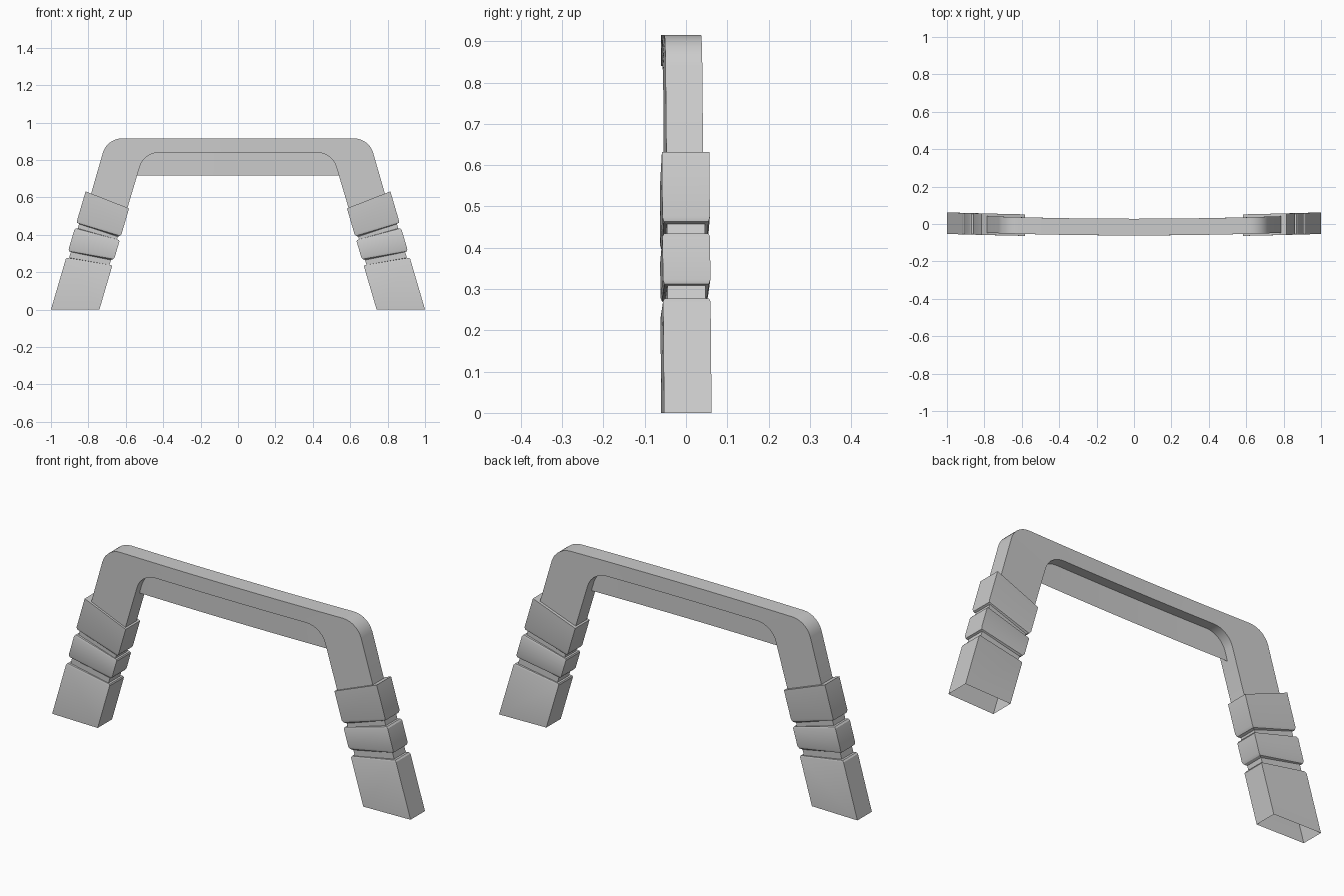
import bpy
import bmesh

if "Cube" in bpy.data.objects:
    bpy.data.objects.remove(bpy.data.objects["Cube"])


def bow(x, y, k=.022):
    """Gentle backward curve of every part towards its ends."""
    return y + k * x * x


def make(name, verts, faces, front=False):
    """Right half of a part, mirrored across x = 0."""
    mesh = bpy.data.meshes.new(name)
    mesh.from_pydata(verts, [], faces)
    bm = bmesh.new()
    bm.from_mesh(mesh)
    bmesh.ops.recalc_face_normals(bm, faces=bm.faces)
    if front and sum(f.normal.y for f in bm.faces) > 0:
        bmesh.ops.reverse_faces(bm, faces=bm.faces)
    bm.to_mesh(mesh)
    bm.free()
    ob = bpy.data.objects.new(name, mesh)
    bpy.context.collection.objects.link(ob)
    mod = ob.modifiers.new("mirror", 'MIRROR')
    mod.use_clip = True
    bpy.context.view_layer.objects.active = ob
    ob.select_set(True)
    bpy.ops.object.shade_smooth_by_angle(angle=0.5)
    ob.select_set(False)


def corner(a, c, b, n=7, w=0.8):
    """Rounded corner from a to b, pulled towards c."""
    pts = []
    for i in range(n + 1):
        t = i / n
        k = ((1 - t) ** 2, 2 * w * t * (1 - t), t * t)
        s = sum(k)
        pts.append(tuple((k[0] * a[j] + k[1] * c[j] + k[2] * b[j]) / s for j in (0, 1)))
    return pts


def skin(rings):
    """Quads joining four-vertex rings, with the last ring capped."""
    faces = [(4 * r + i, 4 * r + (i + 1) % 4, 4 * r + 4 + (i + 1) % 4, 4 * r + 4 + i)
             for r in range(len(rings) - 1) for i in range(4)]
    last = 4 * len(rings) - 4
    return faces + [(last, last + 1, last + 2, last + 3)]


# Arched handle bar: paired outer and inner profile points
outer = [(.12 * i, .915) for i in range(5)] + corner((.62, .915), (.699, .915), (.722, .84)) + [(.80, .57)]
inner = [(.085 * i, .840) for i in range(5)] + corner((.42, .840), (.502, .840), (.525, .765)) + [(.595, .53)]
rings = []
for (xo, zo), (xi, zi) in zip(outer, inner):
    rings.append([(xo, bow(xo, -.061), zo), (xo, bow(xo, .028), zo),
                  (xi, bow(xi, .028), zi), (xi, bow(xi, -.061), zi)])
make("arch_bar", [v for r in rings for v in r], skin(rings))

# Thin panel hanging under the bar, set back in the middle of its depth
n = 6
verts = []
for i in range(n + 1):
    for x, z in ((.542 * i / n, .718), (.517 * i / n, .85)):
        verts.append((x, bow(x, -.022), z))
make("front_panel", verts, [(2 * i, 2 * i + 2, 2 * i + 3, 2 * i + 1) for i in range(n)], True)

# Splayed leg: three blocks separated by grooves (outer z, inner z, inset), open at the bottom
levels = [(0, 0, 0), (.270, .230, 0), (.277, .237, .005), (.277, .237, .016),
          (.308, .265, .016), (.312, .270, .005), (.323, .280, 0),
          (.427, .365, 0), (.434, .372, .005), (.434, .372, .016),
          (.458, .390, .016), (.463, .394, .005), (.475, .405, 0),
          (.632, .541, 0)]
rings = []
for zo, zi, d in levels:
    xo, xi = 1 - .293 * zo - d, .741 - .293 * zi + d
    front, back = -.069 + d * .7, .046 - d * .7
    rings.append([(xo, bow(xo, front, .016), zo), (xo, bow(xo, back, .016), zo),
                  (xi, bow(xi, back, .016), zi), (xi, bow(xi, front, .016), zi)])
make("leg", [v for r in rings for v in r], skin(rings))
